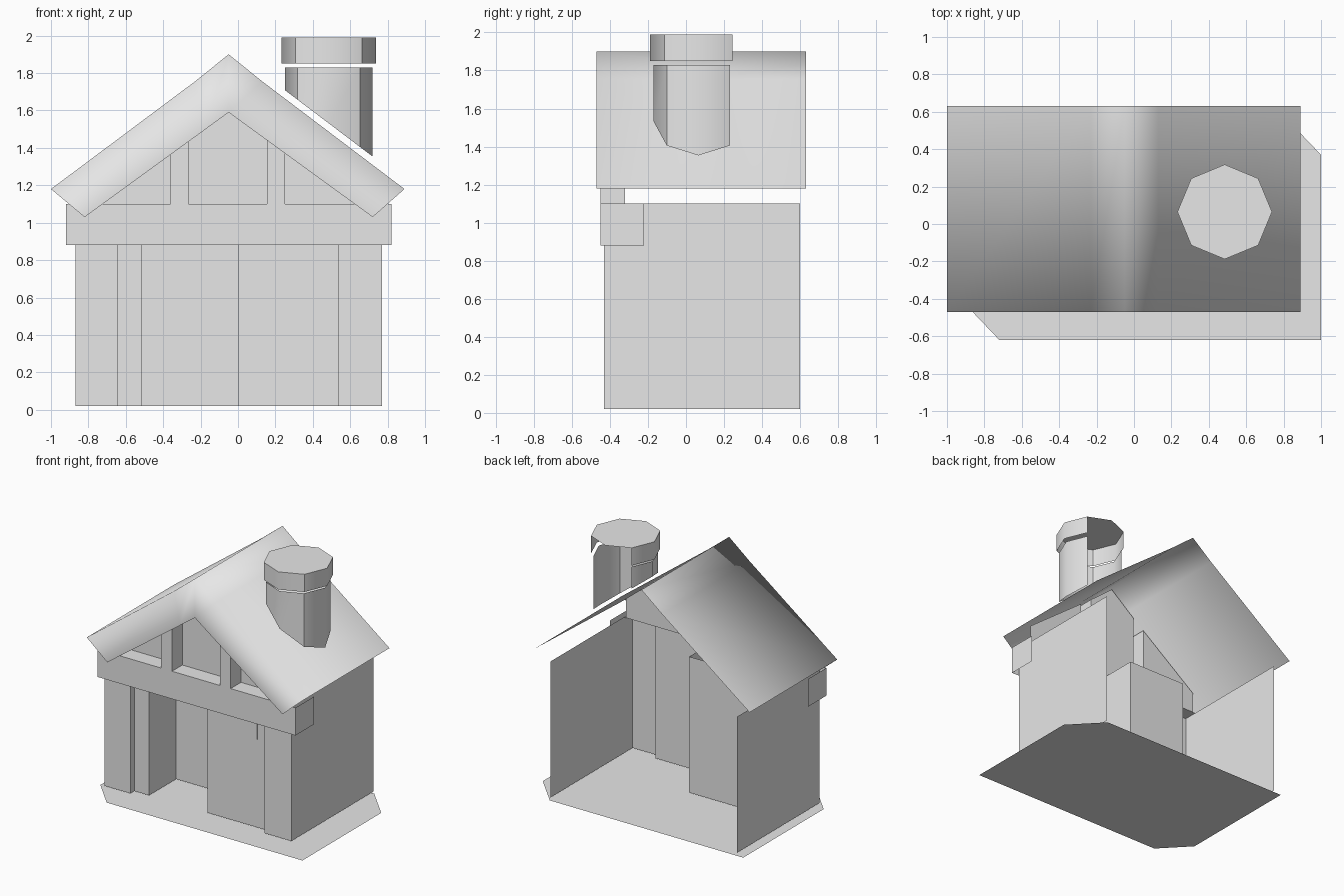
import bpy
import bmesh
from math import cos, sin, radians

if "Cube" in bpy.data.objects:
    bpy.data.objects.remove(bpy.data.objects["Cube"], do_unlink=True)

GREY = (0.8, 0.8, 0.8, 1.0)
mat = bpy.data.materials.new("light grey")
mat.use_nodes = True
mat.diffuse_color = GREY
mat.node_tree.nodes["Principled BSDF"].inputs["Base Color"].default_value = GREY


def finish(name, bm):
    mesh = bpy.data.meshes.new(name)
    bm.to_mesh(mesh)
    bm.free()
    mesh.materials.append(mat)
    obj = bpy.data.objects.new(name, mesh)
    bpy.context.collection.objects.link(obj)
    return obj


def flat_sheet(name, points, z):
    """One horizontal polygon."""
    bm = bmesh.new()
    bm.faces.new([bm.verts.new((x, y, z)) for x, y in points])
    return finish(name, bm)


def strip(name, path, low, high, soft=()):
    """Upright sheet along a plan path; low and high give z from x."""
    bm = bmesh.new()
    bottom = [bm.verts.new((x, y, low(x))) for x, y in path]
    top = [bm.verts.new((x, y, high(x))) for x, y in path]
    for i in range(len(path) - 1):
        face = bm.faces.new((bottom[i], bottom[i + 1], top[i + 1], top[i]))
        face.smooth = bool(soft)
    # only the corners listed in soft are shaded round
    for i in range(len(path)):
        edge = bm.edges.get((bottom[i], top[i]))
        edge.smooth = i in soft
    return finish(name, bm)


def level(z):
    return lambda x: z


# Roof outline across the gable
RIDGE = -0.05
outer = [(-1.0, 1.18), (-0.23, 1.755), (RIDGE, 1.9), (0.13, 1.755), (0.89, 1.18)]
inner = [(-0.82, 1.03), (-0.18, 1.495), (RIDGE, 1.59), (0.08, 1.495), (0.72, 1.03)]


def roof_z(x):
    for (x0, z0), (x1, z1) in zip(outer, outer[1:]):
        if x0 <= x <= x1:
            return z0 + (z1 - z0) * (x - x0) / (x1 - x0)
    return outer[0][1]


# Floor slab with two clipped corners
flat_sheet("floor", [(-0.72, -0.62), (1.0, -0.62), (1.0, 0.37), (0.77, 0.61),
                     (-0.93, 0.61), (-0.93, -0.40)], 0.0)

# Side walls, corner posts, entrance recess and front panel, open at the back
walls = [(-0.87, 0.6), (-0.87, -0.43), (-0.645, -0.43), (-0.645, -0.38),
         (-0.515, -0.38), (-0.515, -0.04), (0, -0.04), (0, -0.38),
         (0.535, -0.38), (0.535, -0.43), (0.77, -0.43), (0.77, 0.6)]
strip("walls", walls, level(0.02), level(1.1))

# Thin sign plate on the front panel
bm = bmesh.new()
bmesh.ops.create_cube(bm, size=1)
bmesh.ops.scale(bm, vec=(0.335, 0.006, 0.15), verts=bm.verts)
bmesh.ops.translate(bm, vec=(0.268, -0.383, 0.795), verts=bm.verts)
finish("sign_plate", bm)

# Cross beam wrapping the front corners, and the ledge on top of it
strip("front_beam", [(-0.92, -0.22), (-0.92, -0.45), (0.82, -0.45), (0.82, -0.22)],
      level(0.88), level(1.1))
flat_sheet("window_ledge", [(-0.87, -0.45), (0.77, -0.45), (0.77, -0.32), (-0.87, -0.32)], 1.1)

# Gable: recessed window panels between two posts
gable = [(-0.85, -0.32)]
for left, right in ((-0.36, -0.265), (0.155, 0.25)):
    gable += [(left, -0.32), (left, -0.45), (right, -0.45), (right, -0.32)]
    if left < RIDGE:
        gable.append((RIDGE, -0.32))
gable.append((0.75, -0.32))
strip("gable_front", gable, level(1.1), lambda x: roof_z(x) - 0.03)

# Roof sheet and front fascia, smooth as one skin
bm = bmesh.new()
rows = [[bm.verts.new((x, y, z)) for x, z in line]
        for line, y in ((inner, -0.47), (outer, -0.47), (outer, 0.63))]
for near, far in zip(rows, rows[1:]):
    for i in range(len(near) - 1):
        face = bm.faces.new((near[i], near[i + 1], far[i + 1], far[i]))
        face.smooth = True
finish("roof", bm)


# Chimney: eight-sided, its two rear sides left open
def ring(radius, start, count):
    angles = [radians(start + 45 * i) for i in range(count)]
    return [(0.485 + radius * cos(a), 0.065 + radius * sin(a)) for a in angles]


ROUND = (1, 3, 5)
strip("chimney_shaft", ring(0.235, 135, 7), lambda x: roof_z(x) + 0.045, level(1.83), ROUND)
strip("chimney_cap_side", ring(0.253, 135, 7), level(1.85), level(1.99), ROUND)
flat_sheet("chimney_cap_top", ring(0.253, 0, 8), 1.99)
